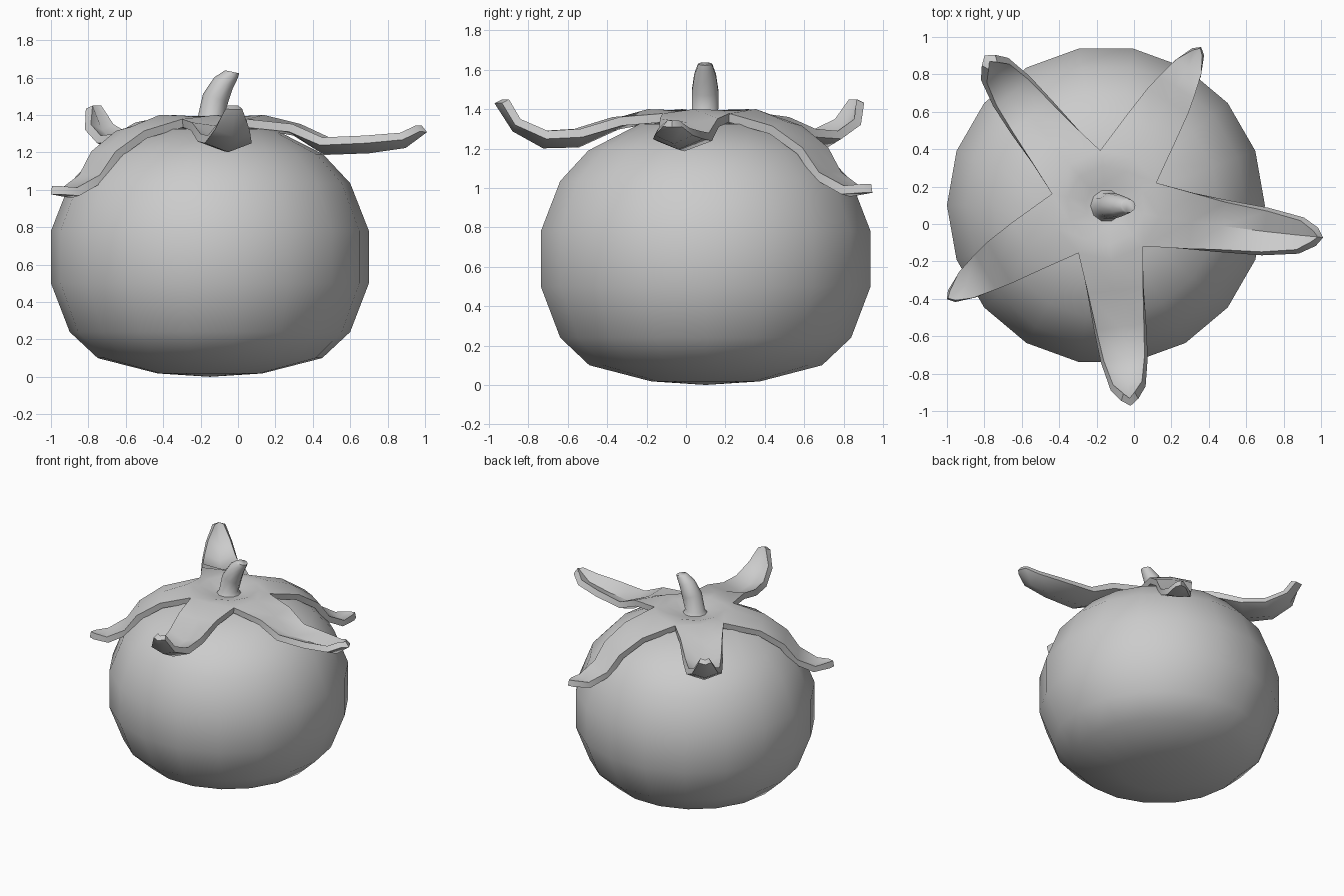
import bpy, bmesh
from math import sin, cos, pi, radians
from mathutils import Vector

if "Cube" in bpy.data.objects:
    bpy.data.objects.remove(bpy.data.objects["Cube"])

CX, CY = -0.15, 0.10


def finish(name, bm, angle=None):
    bmesh.ops.recalc_face_normals(bm, faces=bm.faces[:])
    me = bpy.data.meshes.new(name)
    bm.to_mesh(me)
    bm.free()
    ob = bpy.data.objects.new(name, me)
    bpy.context.collection.objects.link(ob)
    for p in me.polygons:
        p.use_smooth = True
    if angle:
        bpy.ops.object.select_all(action='DESELECT')
        ob.select_set(True)
        bpy.context.view_layer.objects.active = ob
        bpy.ops.object.shade_smooth_by_angle(angle=radians(angle))
    return ob


def loft(bm, rings, start=None, end=None):
    n = len(rings[0])
    for a, b in zip(rings, rings[1:]):
        for i in range(n):
            j = (i + 1) % n
            bm.faces.new((a[i], a[j], b[j], b[i]))
    for ring, tip in ((rings[0], start), (rings[-1], end)):
        if tip is not None:
            v = bm.verts.new(tip)
            for i in range(n):
                bm.faces.new((ring[i], ring[(i + 1) % n], v))


# fruit body: 18-sided lathe with a dimpled top
bm = bmesh.new()
profile = [(.28, .018), (.60, .10), (.75, .24), (.85, .50), (.85, .78),
           (.75, 1.035), (.605, 1.19), (.34, 1.325)]
rings = [[bm.verts.new((CX + r * cos(i * pi / 9), CY + r * sin(i * pi / 9), z))
          for i in range(18)] for r, z in profile]
loft(bm, rings, (CX, CY, 0), (CX, CY, 1.29))
finish("fruit_body", bm)

# leafy cap: dished hub with five sepals
UP = [(.44, 1.36, .02), (.63, 1.30, .05), (.79, 1.29, .045), (.92, 1.35, .03), (1, 1.45, .0)]
FLAT = [(.41, 1.352, .02), (.55, 1.28, .05), (.75, 1.29, .05), (.91, 1.305, .04), (1, 1.343, .0)]
DOWN = [(.49, 1.315, -.02), (.66, 1.205, -.01), (.75, 1.08, .0), (.88, 1.012, .012), (1, 1.02, .0)]
HALF = [.148, .128, .11, .078, .03]
SEPALS = [(-12, -8.5, 1.145, FLAT), (60, 59, .98, DOWN), (132, 129, .99, UP),
          (204, 210.5, .98, DOWN), (276, 277, 1.04, UP)]


def polar(deg, r, z):
    a = radians(deg)
    return Vector((CX + r * cos(a), CY + r * sin(a), z))


bm = bmesh.new()
inner = [bm.verts.new(polar(-48 + 36 * i, .11, 1.365)) for i in range(10)]
rim = [bm.verts.new(polar(-48 + 36 * i, .21, 1.395)) for i in range(10)]
edge = [bm.verts.new(polar(-48 + 36 * i, .295, 1.40 if i % 2 else 1.378)) for i in range(10)]
loft(bm, [edge, rim, inner], end=(CX, CY, 1.36))
for k, (base, tip, length, curl) in enumerate(SEPALS):
    row = [edge[2 * k], edge[2 * k + 1], edge[(2 * k + 2) % 10]]
    side = Vector((-sin(radians(tip)), cos(radians(tip)), 0))
    for (u, z, sag), h in zip(curl, HALF):
        c = polar(base + (tip - base) * u, length * u, z)
        back = side.cross(Vector((0, 0, 1))) * (0.03 if u == 1 else 0)
        new = [bm.verts.new(c - side * h - back),
               bm.verts.new(c - Vector((0, 0, sag))),
               bm.verts.new(c + side * h - back)]
        for i in range(2):
            bm.faces.new((row[i], row[i + 1], new[i + 1], new[i]))
        row = new
bmesh.ops.recalc_face_normals(bm, faces=bm.faces[:])
bm.normal_update()
if sum(f.normal.z for f in bm.faces) < 0:
    bmesh.ops.reverse_faces(bm, faces=bm.faces[:])
# give the sheet thickness underneath
bm.normal_update()
sheet = bm.faces[:]
me = bpy.data.meshes.new("leafy_cap")
bm.to_mesh(me)
bm.free()
cap = bpy.data.objects.new("leafy_cap", me)
bpy.context.collection.objects.link(cap)
mod = cap.modifiers.new("thickness", 'SOLIDIFY')
mod.thickness = 0.045
mod.offset = -1
bpy.context.view_layer.objects.active = cap
cap.select_set(True)
bpy.ops.object.modifier_apply(modifier=mod.name)
bpy.ops.object.shade_smooth_by_angle(angle=radians(45))

# curved stem: x, z, radius, tilt toward +x
bm = bmesh.new()
path = [(-.147, 1.345, .10, 0), (-.146, 1.385, .07, 0), (-.12, 1.49, .071, 18),
        (-.078, 1.57, .058, 32), (-.037, 1.617, .041, 28), (-.028, 1.63, .036, 12)]
rings = []
for x, z, r, t in path:
    t = radians(t)
    rings.append([bm.verts.new((x + r * cos(a) * cos(t), CY - .003 + r * sin(a),
                                z - r * cos(a) * sin(t)))
                  for a in (i * pi / 5 for i in range(10))])
loft(bm, rings)
bm.faces.new(rings[-1])
bm.faces.new(rings[0][::-1])
finish("stem", bm, 50)
